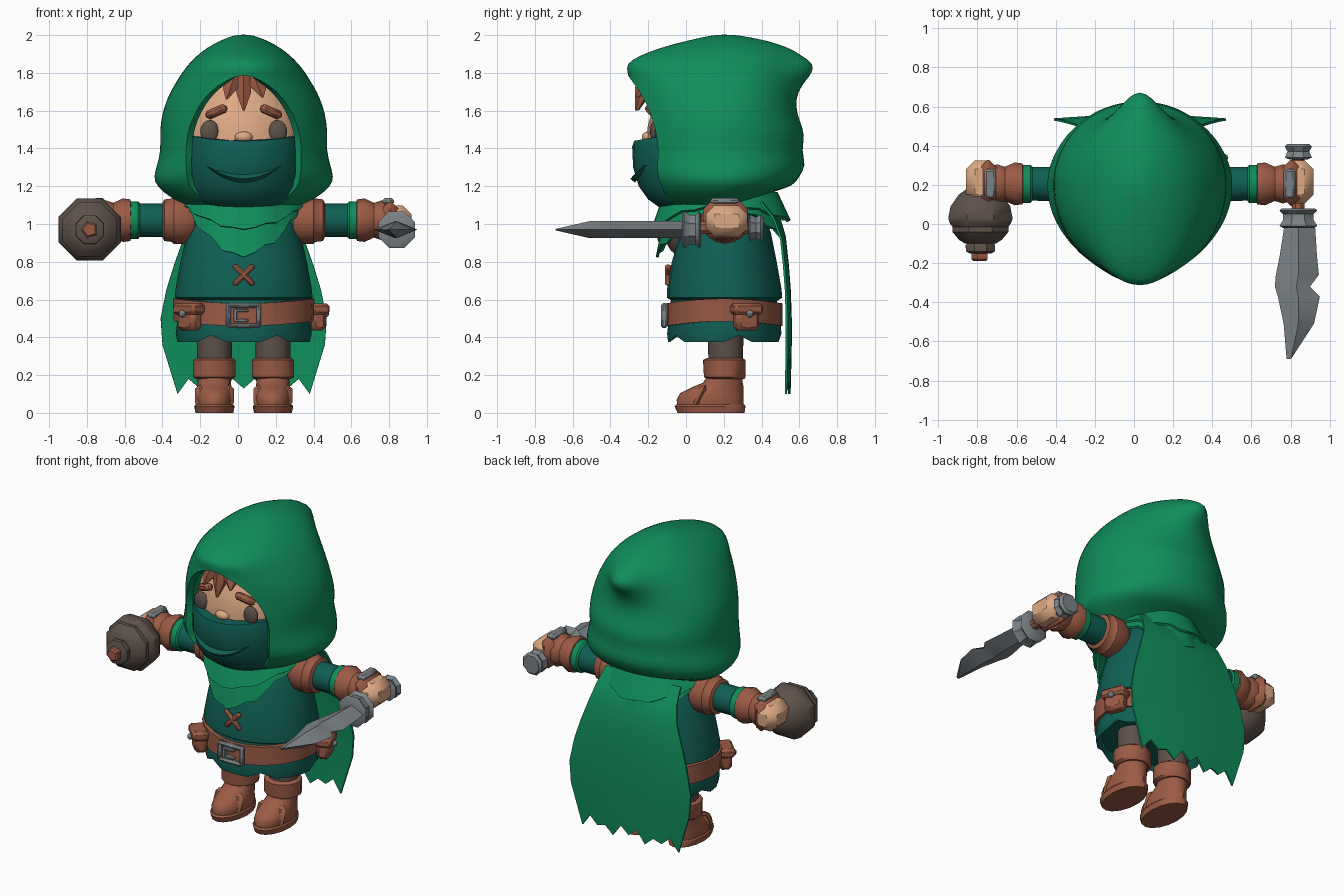
import bpy, bmesh
from math import sin, cos, pi, asin, radians
from mathutils import Matrix, Euler

if "Cube" in bpy.data.objects:
    bpy.data.objects.remove(bpy.data.objects["Cube"], do_unlink=True)

def material(name, rgb):
    m = bpy.data.materials.new(name)
    m.use_nodes = True
    m.diffuse_color = (*rgb, 1)
    m.node_tree.nodes["Principled BSDF"].inputs["Base Color"].default_value = (*rgb, 1)
    return m

GREEN = material("cloak green", (.005, .27, .105))
TEAL = material("tunic teal", (.005, .115, .09))
BROWN = material("leather brown", (.33, .105, .06))
SKIN = material("skin", (.73, .4, .23))
GREY = material("steel grey", (.2, .225, .24))
TAUPE = material("dark taupe", (.11, .082, .068))
CX, CY = .03, .205
parts = []

def finish(name, bm, mat):
    bmesh.ops.remove_doubles(bm, verts=bm.verts, dist=.0005)
    bmesh.ops.recalc_face_normals(bm, faces=bm.faces)
    me = bpy.data.meshes.new(name)
    bm.to_mesh(me)
    bm.free()
    me.materials.append(mat)
    ob = bpy.data.objects.new(name, me)
    bpy.context.collection.objects.link(ob)
    parts.append(ob)
    return ob

def grid(name, fn, nu, nv, mat, wrap=False, caps=False, thick=0, sub=0):
    """Surface from fn(u in 0..1, row index)."""
    bm = bmesh.new()
    n = nu if wrap else nu + 1
    rows = [[bm.verts.new(fn(i / nu, j)) for i in range(n)] for j in range(nv)]
    for a, b in zip(rows, rows[1:]):
        for i in range(nu):
            k = (i + 1) % n
            bm.faces.new((a[i], a[k], b[k], b[i]))
    if caps:
        bm.faces.new(rows[0])
        bm.faces.new(rows[-1])
    ob = finish(name, bm, mat)
    if sub:
        ob.modifiers.new("smooth", "SUBSURF").levels = sub
    if thick:
        s = ob.modifiers.new("thickness", "SOLIDIFY")
        s.thickness, s.offset = thick, -1
    return ob

def stack(name, rows, mat, cx=CX, n=24, tweak=None):
    """Closed body from oval rows (z, half width, front y, back y)."""
    def fn(u, j):
        z, w, yf, yb = rows[j]
        a = u * 2 * pi
        p = (cx + w * sin(a), (yf + yb) / 2 - (yb - yf) / 2 * cos(a), z)
        return tweak(p, u, j) if tweak else p
    return grid(name, fn, n, len(rows), mat, True, True)

def lathe(name, profile, mat, axis, at, n=12):
    """Turned part from (position, radius) along x or y; at = other two coordinates."""
    def fn(u, j):
        h, r = profile[j]
        a = (u + .5 / n) * 2 * pi
        p, z = at[0] + r * cos(a), at[1] + r * sin(a)
        return (h, p, z) if axis == "x" else (p, h, z)
    return grid(name, fn, n, len(profile), mat, True, True)

def box(name, loc, size, mat, rot=(0, 0, 0), bevel=.01):
    bm = bmesh.new()
    bmesh.ops.create_cube(bm, size=1, matrix=Matrix.LocRotScale(loc, Euler(rot), size))
    ob = finish(name, bm, mat)
    ob.modifiers.new("bevel", "BEVEL").width = bevel
    return ob

def ball(name, loc, size, mat, n=16):
    bm = bmesh.new()
    bmesh.ops.create_uvsphere(bm, u_segments=n, v_segments=n // 2 + 2, radius=1,
                              matrix=Matrix.LocRotScale(loc, None, size))
    return finish(name, bm, mat)

# Hood: z, half width, front y, back y, opening half width, back tip
HOOD = [(1.08, .27, -.10, .38, .12, 0), (1.13, .38, -.17, .48, .22, 0),
        (1.20, .465, -.22, .57, .29, 0), (1.25, .48, -.25, .60, .30, 0),
        (1.31, .46, -.27, .64, .305, 0), (1.39, .44, -.28, .61, .305, 0),
        (1.47, .445, -.28, .635, .30, 0), (1.55, .44, -.28, .60, .275, 0),
        (1.63, .42, -.29, .58, .235, 0), (1.70, .39, -.30, .575, .18, .02),
        (1.76, .355, -.31, .57, .10, .07), (1.80, .33, -.315, .57, 0, .11),
        (1.85, .29, -.32, .56, 0, .13), (1.89, .25, -.25, .55, 0, .07),
        (1.93, .20, -.15, .51, 0, .05), (1.97, .13, 0, .43, 0, .01),
        (2.0, .05, .14, .28, 0, 0), (2.003, 0, .2, .2, 0, 0)]

def hood_point(u, j):
    z, w, yf, yb, gap, tip = HOOD[j]
    start = asin(gap / w) if w else 0
    a = start + u * (2 * pi - 2 * start)
    c = cos(a)
    y = .2 - c * (.2 - yf) if c > 0 else .2 - c * (yb - .2)
    lift = .05 * max(0, -c) if z < 1.15 else 0
    return (CX + w * sin(a), y + tip * max(0, -c) ** 14, z + lift)

grid("hood", hood_point, 32, len(HOOD), GREEN, thick=.04, sub=1)

# Cowl layers over the shoulders
def cowl(name, grow, front, side, back, jag):
    def fn(u, j):
        a, t = u * 2 * pi, j / 4
        c = cos(a)
        hem = side - c * c * (side - (front if c > 0 else back)) + jag * (round(u * 32) % 3 - 1)
        r = .8 + .2 * t + grow
        return (CX + .3 * r * sin(a), .18 - c * r * (.34 if c > 0 else .35), 1.17 + t * (hem - 1.17))
    grid(name, fn, 32, 5, GREEN, True, thick=.015)

cowl("cowl_lower", 0, .84, 1.08, .93, .015)
cowl("cowl_upper", .07, .98, 1.10, 1.02, .008)

# Cape: z, half width, y, with a torn hem
CAPE = [(1.12, .27, .40), (1.03, .29, .47), (.92, .32, .51), (.78, .37, .525),
        (.65, .41, .535), (.5, .44, .54), (.36, .43, .54), (.12, .35, .535)]

def cape_point(u, j):
    z, w, y = CAPE[j]
    if j == len(CAPE) - 1:
        z += (-.02, .03, .01, .06)[round(abs(u - .5) * 12 + 2) % 4] if 0 < u < 1 else -.02
    return (CX + w * (2 * u - 1), y + .02 * cos((u - .5) * pi), z)

grid("cape", cape_point, 12, len(CAPE), GREEN, thick=.012)

# Head, mask and face
ball("head", (CX, .1, 1.43), (.33, .31, .4), SKIN, 24)
stack("face_mask", [(1.08, .18, -.13, .2), (1.13, .27, -.2, .25), (1.2, .3, -.25, .3),
                    (1.3, .305, -.28, .3), (1.41, .305, -.285, .3), (1.44, .3, -.275, .3),
                    (1.44, .27, -.23, .3)], TEAL,
      tweak=lambda p, u, j: (p[0], p[1], p[2] + (.03 * abs(sin(u * 2 * pi)) ** 2 if j > 3 else 0)))

def fold_point(u, j):
    x = (u - .5) * .4
    sag = 1 - (2 * u - 1) ** 2
    y = .01 - .292 * (1 - (x / .305) ** 2) ** .5
    return (CX + x, y - (.012 if j == 1 else -.012), 1.31 - .07 * sag - (.022 * sag * (j - 1)))
grid("mask_fold", fold_point, 10, 3, TEAL)

ball("nose", (CX, -.2, 1.46), (.05, .035, .03), SKIN, 10)
for s, side in ((1, "left"), (-1, "right")):
    ball(side + "_eye", (CX + s * .18, -.165, 1.49), (.05, .025, .06), TAUPE)
    box(side + "_brow", (CX + s * .145, -.175, 1.595), (.125, .05, .045), BROWN,
        (0, s * radians(22), s * radians(25)), .015)
for x, top, tip, lean in ((-.04, 1.78, 1.66, .02), (.03, 1.79, 1.6, 0), (.11, 1.77, 1.67, -.02)):
    stack("hair_lock", [(tip, .006, -.27, -.25), ((top + tip) / 2, .045, -.27, -.18),
                        (top, .05, -.25, -.1)], BROWN, x, 6,
          lambda p, u, j, k=lean: (p[0] - k * (1 - j), p[1], p[2]))

# Tunic, skirt and belt
stack("tunic", [(.59, .33, -.07, .48), (.61, .365, -.1, .51), (.66, .36, -.1, .505),
                (.8, .335, -.075, .48), (.95, .3, -.03, .45), (1.05, .26, 0, .42),
                (1.12, .2, .05, .38)], TEAL)
stack("skirt", [(.42, .32, -.06, .46), (.375, .35, -.095, .5), (.42, .36, -.1, .505),
                (.5, .35, -.09, .5), (.6, .34, -.08, .48)], TEAL,
      tweak=lambda p, u, j: (p[0], p[1], p[2] + (.035 if j == 1 and round(u * 24) % 5 == 2 else 0)))
stack("belt", [(.46, .34, -.08, .48), (.46, .37, -.105, .51), (.58, .375, -.105, .51),
               (.58, .34, -.08, .48)], BROWN,
      tweak=lambda p, u, j: (p[0], p[1], p[2] + .025 * sin(u * 2 * pi) ** 2))
for s in (1, -1):
    box("chest_stitch", (CX, -.095, .73), (.15, .03, .03), BROWN, (0, s * radians(45), 0))
    box("buckle_side", (CX + s * .08, -.115, .515), (.025, .035, .13), GREY)
    box("buckle_bar", (CX, -.115, .515 + s * .053), (.18, .035, .025), GREY)
    box("buckle_hook", (CX - .01, -.115, .515 + s * .026), (.07, .03, .016), GREY, bevel=.004)
box("buckle_prong", (CX - .045, -.115, .515), (.02, .03, .07), GREY, bevel=.004)
for a in (radians(-45), radians(110)):
    def out(d, z):
        return (CX + (.36 + d) * sin(a), CY - (.29 + d) * cos(a), z)
    box("pouch", out(.045, .5), (.13, .08, .13), BROWN, (0, 0, a), .02)
    box("pouch_flap", out(.05, .55), (.16, .1, .06), BROWN, (0, 0, a), .015)
    ball("pouch_stud", out(.1, .525), (.02, .02, .02), GREY, 8)

# Legs and boots
for s, side in ((1, "left"), (-1, "right")):
    x = CX + s * .155
    stack(side + "_leg", [(.2, .09, .12, .3), (.45, .095, .115, .305)], TAUPE, x, 12)
    stack(side + "_boot_cuff", [(.18, .1, .11, .31), (.19, .115, .095, .315),
                                (.28, .115, .09, .315), (.29, .1, .11, .3)], BROWN, x, 14)
    stack(side + "_boot", [(.035, .095, -.045, .305), (.07, .1, -.05, .305), (.105, .095, -.03, .305),
                           (.135, .09, .03, .305), (.16, .088, .09, .3), (.2, .09, .115, .3)], BROWN, x, 16)
    stack(side + "_sole", [(0, .1, -.045, .31), (.035, .107, -.06, .315),
                           (.045, .1, -.05, .31)], BROWN, x, 16)
    box(side + "_boot_strap", (x, .075, .09), (.205, .045, .13), BROWN, (radians(-25), 0, 0), .025)

# Arms, bracers and fists
AZ = 1.02
for s, side in ((1, "left"), (-1, "right")):
    def sleeve(name, profile, mat, n=14):
        lathe(side + name, [(CX + s * d, r) for d, r in profile], mat, "x", (CY, AZ), n)
    sleeve("_arm", [(.2, .09), (.6, .088)], TEAL)
    sleeve("_shoulder_guard", [(.26, .1), (.3, .125), (.37, .125), (.38, .115), (.42, .11), (.43, .09)], BROWN)
    sleeve("_arm_band", [(.55, .09), (.56, .1), (.6, .1), (.61, .09)], GREEN)
    sleeve("_bracer", [(.595, .09), (.6, .11), (.64, .115), (.69, .092), (.73, .105), (.75, .1)], BROWN, 10)
    x = CX + s * .81
    box(side + "_fist", (x, .215, 1.015), (.155, .22, .165), SKIN, bevel=.045)
    box(side + "_glove", (CX + s * .775, .21, 1.02), (.09, .235, .2), BROWN, bevel=.04)
    box(side + "_hand_plate", (CX + s * .765, .205, 1.12), (.06, .15, .035), GREY, bevel=.012)

# Dagger in the left hand
KX, KZ = .84, .97
lathe("dagger_grip", [(.05, .035), (.36, .035)], BROWN, "y", (KX, KZ + .01), 8)
lathe("dagger_guard", [(-.02, .085), (-.01, .105), (.02, .085), (.05, .085), (.07, .105), (.08, .09)],
      GREY, "y", (KX, KZ), 8)
lathe("dagger_pommel", [(.33, .05), (.34, .075), (.37, .06), (.395, .075), (.41, .06)],
      GREY, "y", (KX, KZ + .01), 8)
BLADE = [(0, .77, .925), (-.16, .745, .935), (-.26, .725, .945), (-.32, .72, .90), (-.37, .735, .95),
         (-.51, .765, .92), (-.69, .78, .785)]

def blade_point(u, j):
    y, a, b = BLADE[j]
    k = round(u * 4)
    mid = min(KX, (a + b) / 2 + .02)
    h = .045 if j < 6 else .004
    return ((a, y, KZ), (mid, y, KZ + h), (b, y, KZ), (mid, y, KZ - h))[k]
grid("dagger_blade", blade_point, 4, len(BLADE), GREY, True, True)

# Bomb in the right hand
BOMB = (-.785, .97)
lathe("bomb_body", [(.19, .06), (.15, .12), (.09, .165), (.03, .178), (.005, .17), (-.02, .15)],
      TAUPE, "y", BOMB, 8)
lathe("bomb_shoulder", [(-.015, .155), (-.04, .155), (-.08, .12), (-.1, .085)], TAUPE, "y", BOMB, 8)
lathe("bomb_neck", [(-.09, .07), (-.11, .082), (-.14, .08), (-.15, .06)], TAUPE, "y", BOMB, 8)
lathe("bomb_plug", [(-.13, .045), (-.18, .045), (-.19, .035)], BROWN, "y", BOMB, 5)

# Bake modifiers and shade
bpy.ops.object.select_all(action="DESELECT")
for ob in parts:
    ob.select_set(True)
bpy.context.view_layer.objects.active = parts[0]
bpy.ops.object.convert(target="MESH")
bpy.ops.object.shade_smooth_by_angle(angle=radians(38))
